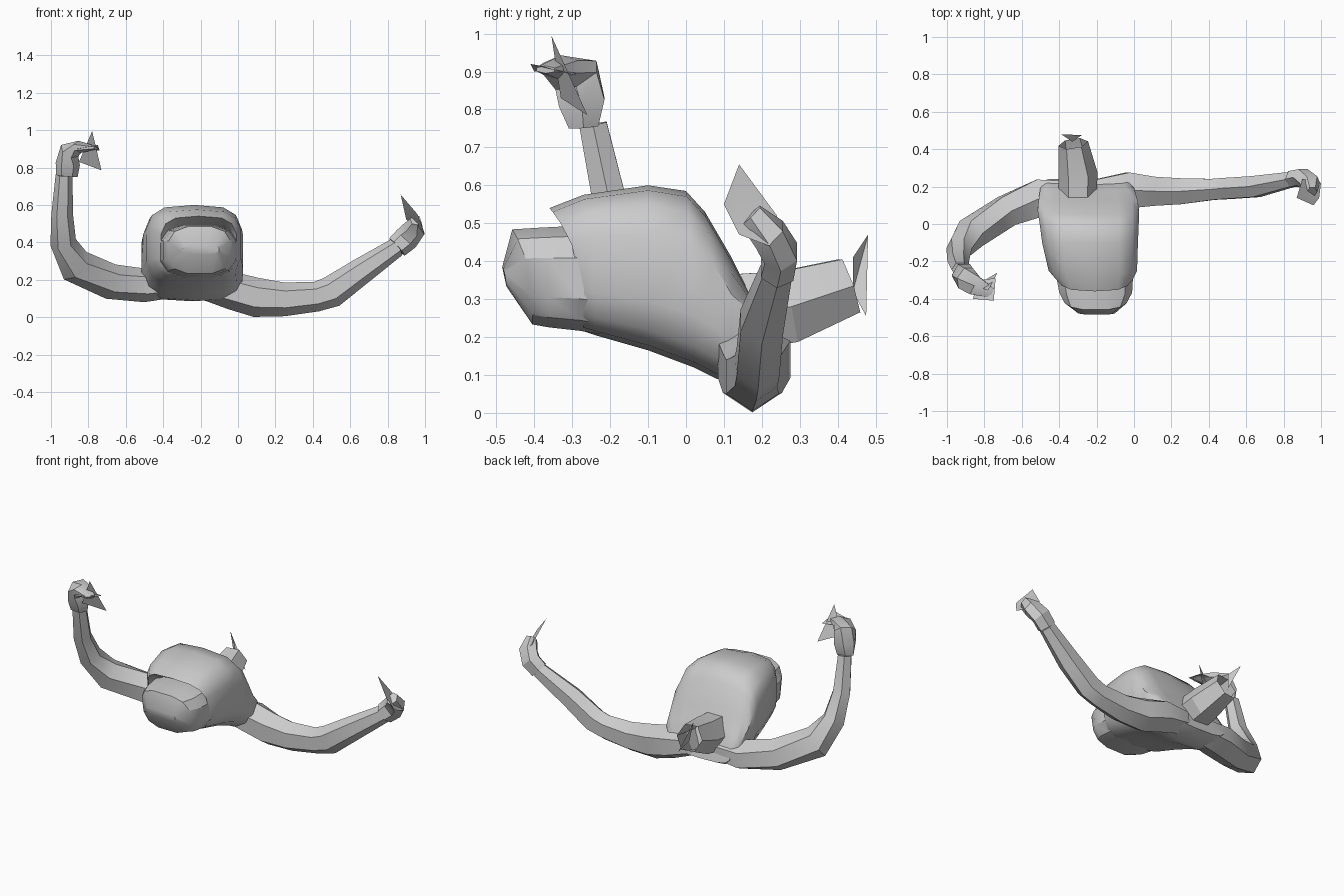
import bpy, bmesh, math
from mathutils import Vector

if "Cube" in bpy.data.objects:
    bpy.data.objects.remove(bpy.data.objects["Cube"], do_unlink=True)

grey = bpy.data.materials.new("plain grey")
grey.use_nodes = True
colour = (0.6, 0.6, 0.6, 1)
grey.diffuse_color = colour
grey.node_tree.nodes["Principled BSDF"].inputs["Base Color"].default_value = colour


def finish(bm, name, angle=30):
    bmesh.ops.recalc_face_normals(bm, faces=bm.faces)
    mesh = bpy.data.meshes.new(name)
    bm.to_mesh(mesh)
    bm.free()
    mesh.materials.append(grey)
    ob = bpy.data.objects.new(name, mesh)
    bpy.context.collection.objects.link(ob)
    bpy.ops.object.select_all(action='DESELECT')
    ob.select_set(True)
    bpy.context.view_layer.objects.active = ob
    bpy.ops.object.shade_smooth_by_angle(angle=math.radians(angle))
    return ob


def loft(name, rings, angle=30, cap_end=True):
    """Skin a list of point rings and cap the ends."""
    bm = bmesh.new()
    loops = [[bm.verts.new(p) for p in ring] for ring in rings]
    n = len(loops[0])
    for a, b in zip(loops, loops[1:]):
        for i in range(n):
            j = (i + 1) % n
            bm.faces.new((a[i], a[j], b[j], b[i]))
    bm.faces.new(loops[0])
    if cap_end:
        bm.faces.new(loops[-1])
    return finish(bm, name, angle)


def body_ring(y_low, y_high, cx, half, z_low, z_high, power, n=14):
    """Rounded upright section whose top leans forward."""
    pts = []
    for i in range(n):
        a = 2 * math.pi * (i + 0.5) / n
        c, s = math.cos(a), math.sin(a)
        u = math.copysign(abs(c) ** (2 / power), c)
        v = math.copysign(abs(s) ** (2 / power), s)
        t = (v + 1) / 2
        pts.append((cx + half * u, y_low + (y_high - y_low) * t ** 3,
                    z_low + (z_high - z_low) * t))
    return pts


def tube(name, path, ref=(0, 1, 0), n=6, angle=30, cap_end=True):
    """Limb along x, y, z, radius along ref, radius across."""
    centres = [Vector(p[:3]) for p in path]
    rings = []
    for k, p in enumerate(path):
        t = (centres[min(k + 1, len(path) - 1)] - centres[max(k - 1, 0)]).normalized()
        b = Vector(ref)
        b = (b - t * b.dot(t)).normalized()
        c = t.cross(b)
        rings.append([centres[k] + b * p[3] * math.cos(a) + c * p[4] * math.sin(a)
                      for a in (2 * math.pi * (i + 0.5) / n for i in range(n))])
    return loft(name, rings, angle, cap_end)


def plate(name, points):
    bm = bmesh.new()
    bm.faces.new([bm.verts.new(p) for p in points])
    bmesh.ops.triangulate(bm, faces=bm.faces[:])
    return finish(bm, name)


# Chest shell with a front lip overhanging at the top
loft("chest", [body_ring(*r, 3.3) for r in (
    (-.23, -.25, -.205, .18, .24, .49),
    (-.25, -.29, -.205, .185, .23, .50),
    (-.27, -.36, -.21, .205, .215, .54),
    (-.24, -.27, -.22, .24, .205, .575),
    (-.10, -.10, -.235, .26, .165, .60),
    (.02, .00, -.24, .27, .12, .585),
    (.08, .05, -.245, .275, .09, .53),
    (.12, .12, -.245, .27, .085, .41),
    (.20, .17, -.25, .255, .10, .31),
    (.24, .20, -.25, .22, .12, .25))], angle=40)

# Belly pushed out under the lip, ending in a blunt ridge
loft("belly", [body_ring(*r, 2.8, 12) for r in (
    (-.20, -.20, -.21, .21, .20, .49),
    (-.28, -.28, -.21, .21, .213, .497),
    (-.36, -.38, -.205, .20, .222, .492),
    (-.405, -.46, -.205, .17, .23, .487),
    (-.475, -.485, -.20, .10, .335, .385))])

# Hollow neck stub and its torn flap
tube("neck", ((-.30, .10, .26, .12, .10), (-.30, .27, .28, .11, .105),
              (-.325, .43, .335, .085, .08)),
     ref=(0, 0, 1), angle=20, cap_end=False)
plate("neck_flap", ((-.33, .44, .41), (-.39, .48, .47),
                    (-.28, .475, .255), (-.33, .44, .32)))

# Right arm, raised upright from the elbow
tube("right_arm", ((-.30, .15, .18, .09, .07), (-.50, .14, .17, .115, .09),
                   (-.68, .07, .19, .095, .095), (-.87, -.05, .275, .09, .095),
                   (-.935, -.13, .40, .07, .07), (-.94, -.20, .55, .052, .058),
                   (-.93, -.245, .76, .042, .045)))
tube("right_hand", ((-.915, -.27, .755, .045, .058), (-.91, -.275, .82, .07, .065),
                    (-.90, -.29, .89, .07, .055), (-.85, -.33, .91, .06, .033),
                    (-.76, -.37, .905, .03, .01)))
plate("right_finger", ((-.78, -.355, .995), (-.73, -.26, .785), (-.85, -.33, .83)))
plate("right_thumb", ((-.75, -.41, .92), (-.86, -.40, .90), (-.84, -.30, .90),
                      (-.74, -.29, .89)))

# Left arm, stretched sideways and bent up
tube("left_arm", ((-.20, .16, .17, .09, .07), (-.03, .18, .14, .11, .10),
                  (.10, .175, .105, .09, .105), (.25, .175, .095, .08, .09),
                  (.42, .185, .11, .065, .08), (.50, .19, .135, .065, .085),
                  (.65, .20, .24, .065, .072), (.85, .24, .375, .045, .052)))
tube("left_hand", ((.85, .24, .375, .05, .062), (.90, .25, .42, .05, .068),
                   (.94, .22, .47, .05, .062), (.95, .17, .52, .04, .03)))
plate("left_finger", ((.87, .14, .655), (.96, .10, .55), (.99, .14, .47),
                      (1.0, .22, .44), (.90, .24, .52)))
